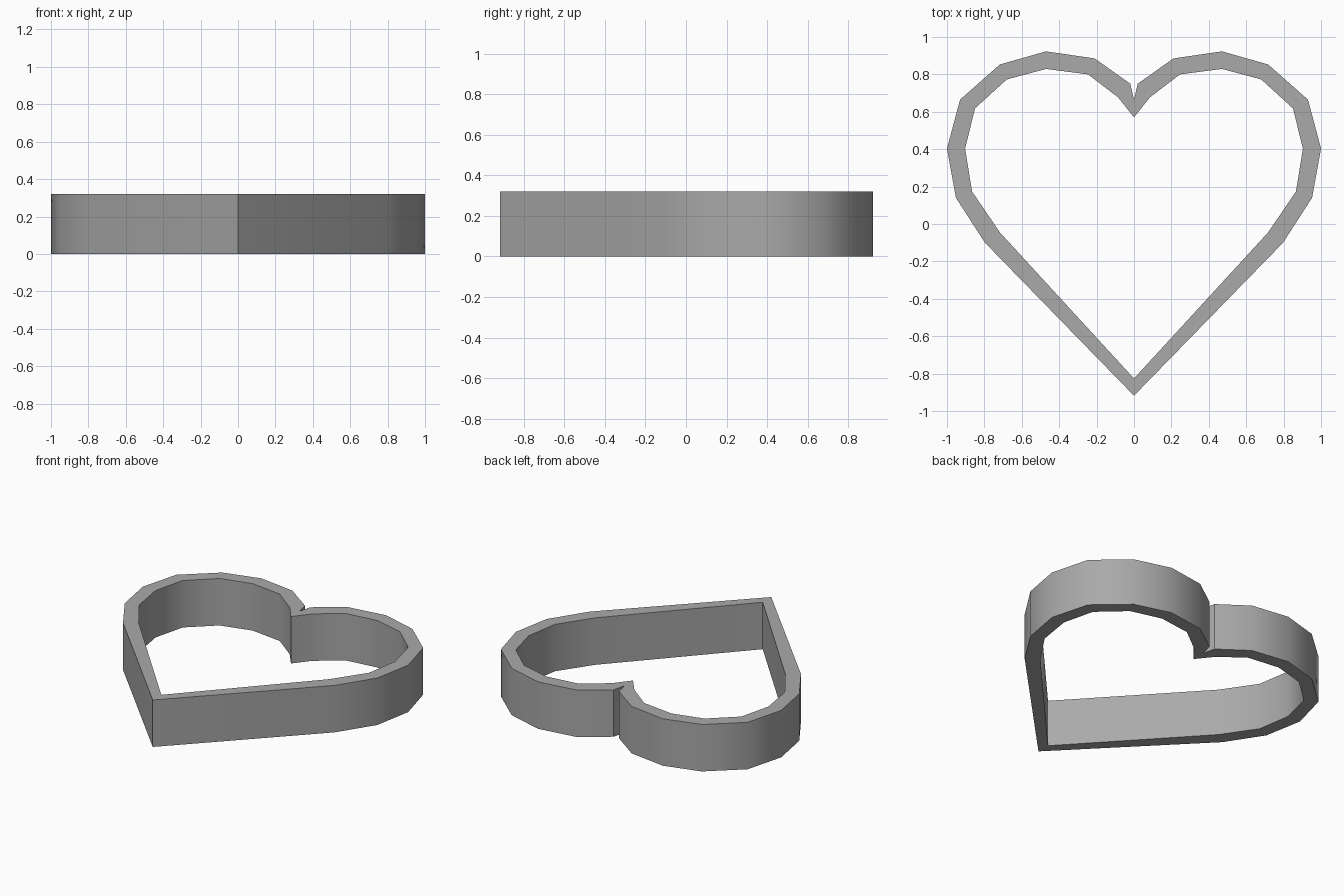
import bpy, bmesh, math

if "Cube" in bpy.data.objects:
    bpy.data.objects.remove(bpy.data.objects["Cube"])

HEIGHT = 0.32

# right half of the outline, from the notch round to the tip
outer = [(0, 0.665), (0.02, 0.75), (0.21, 0.885), (0.47, 0.923), (0.717, 0.853),
         (0.93, 0.665), (1.0, 0.403), (0.952, 0.14), (0.797, -0.10), (0, -0.918)]
inner = [(0, 0.57), (0.085, 0.677), (0.246, 0.80), (0.47, 0.829), (0.68, 0.773),
         (0.85, 0.618), (0.903, 0.403), (0.866, 0.174), (0.717, -0.045), (0, -0.826)]


def full_loop(half):
    """Mirror a half outline across x = 0."""
    return half + [(-x, y) for x, y in reversed(half[1:-1])]


grey = bpy.data.materials.new("plain grey")
grey.diffuse_color = (0.4, 0.4, 0.4, 1)
grey.use_nodes = True
grey.node_tree.nodes["Principled BSDF"].inputs["Base Color"].default_value = grey.diffuse_color

# heart-shaped wall band, open in the middle
bm = bmesh.new()
rings = [[bm.verts.new((x, y, z)) for x, y in full_loop(half)]
         for half, z in ((outer, 0), (outer, HEIGHT), (inner, HEIGHT), (inner, 0))]
n = len(rings[0])
for k in range(4):
    a, b = rings[k], rings[(k + 1) % 4]
    for i in range(n):
        j = (i + 1) % n
        bm.faces.new((a[i], a[j], b[j], b[i]))
bmesh.ops.recalc_face_normals(bm, faces=bm.faces)

mesh = bpy.data.meshes.new("heart_frame")
bm.to_mesh(mesh)
bm.free()
mesh.materials.append(grey)
heart = bpy.data.objects.new("heart_frame", mesh)
bpy.context.collection.objects.link(heart)

# smooth lobes, sharp rims, tip and notch
bpy.context.view_layer.objects.active = heart
heart.select_set(True)
bpy.ops.object.shade_smooth_by_angle(angle=math.radians(35))
